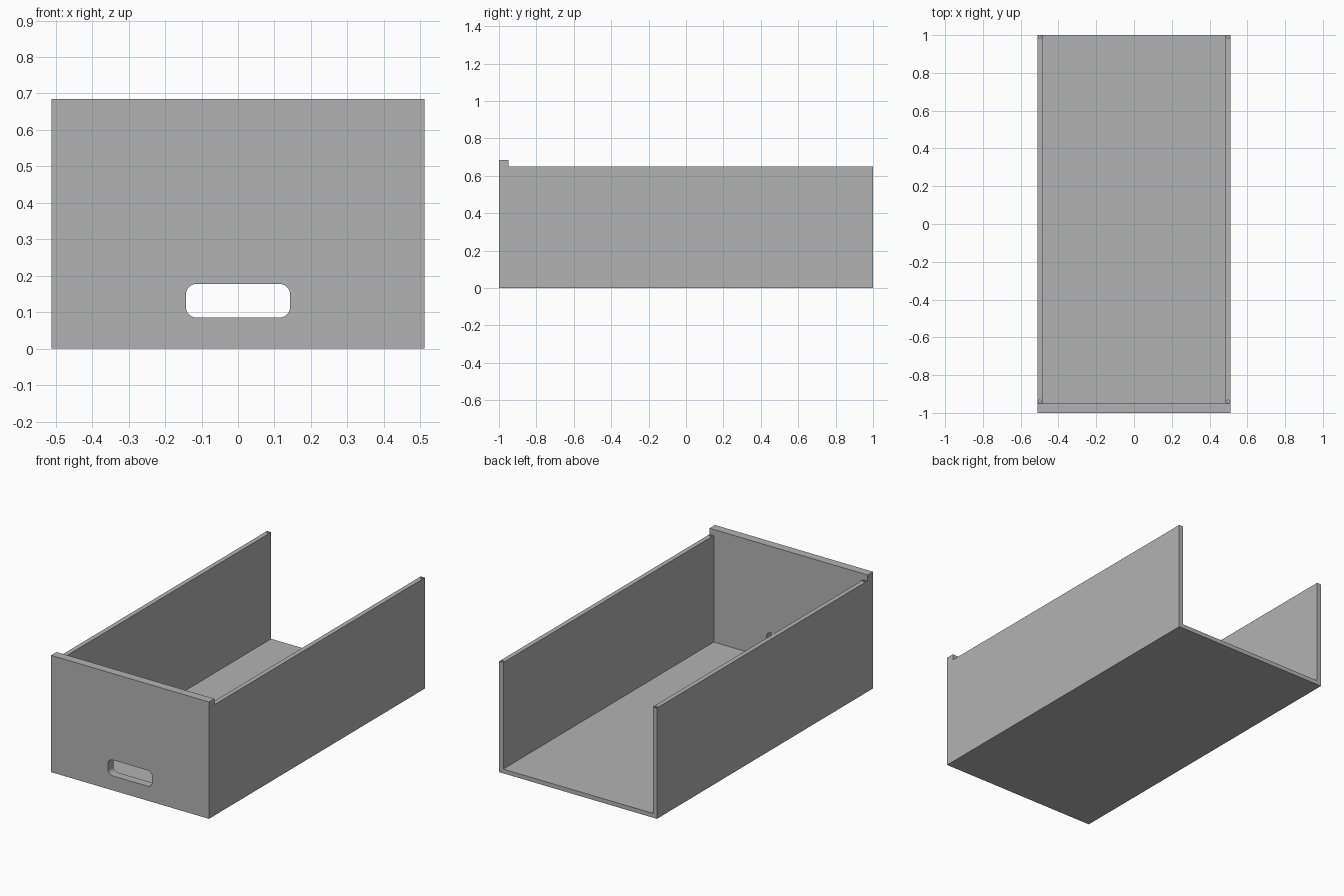
import bpy
import bmesh
from mathutils import Matrix, Vector

if "Cube" in bpy.data.objects:
    bpy.data.objects.remove(bpy.data.objects["Cube"], do_unlink=True)

HALF_W, FRONT_H, WALL_H = 0.512, 0.685, 0.65
WALL, FLOOR, FRONT_IN = 0.027, 0.025, -0.95

grey = bpy.data.materials.new("plain grey")
grey.use_nodes = True
color = (0.45, 0.45, 0.45, 1)
grey.diffuse_color = color
grey.node_tree.nodes["Principled BSDF"].inputs["Base Color"].default_value = color


def finish(name, bm):
    mesh = bpy.data.meshes.new(name)
    bmesh.ops.recalc_face_normals(bm, faces=bm.faces)
    bm.to_mesh(mesh)
    bm.free()
    mesh.materials.append(grey)
    obj = bpy.data.objects.new(name, mesh)
    bpy.context.collection.objects.link(obj)
    return obj


def box(name, low, high, bevel=0):
    low, high = Vector(low), Vector(high)
    bm = bmesh.new()
    bmesh.ops.create_cube(bm, size=1, matrix=Matrix.Translation((low + high) / 2)
                          @ Matrix.Diagonal((*(high - low), 1)))
    if bevel:  # round only the edges that run front to back
        edges = [e for e in bm.edges
                 if abs((e.verts[0].co - e.verts[1].co).normalized().y) > 0.9]
        bmesh.ops.bevel(bm, geom=edges, offset=bevel, segments=8,
                        profile=0.5, affect='EDGES')
    return finish(name, bm)


def pin_hole(name, x, y):
    bm = bmesh.new()
    bmesh.ops.create_cone(bm, cap_ends=True, segments=16, radius1=0.008, radius2=0.008,
                          depth=0.1, matrix=Matrix.Translation((x, y, WALL_H)))
    return finish(name, bm)


# Solid block, hollowed into a tray with an open back and a taller front
tray = box("drawer_tray", (-HALF_W, -1, 0), (HALF_W, 1, FRONT_H))
cutters = [
    box("inside_cutter", (WALL - HALF_W, FRONT_IN, FLOOR), (HALF_W - WALL, 1.2, 1)),
    box("wall_top_cutter", (-0.7, FRONT_IN, WALL_H), (0.7, 1.2, 1)),
    box("handle_slot_cutter", (-0.143, -1.1, 0.085), (0.143, -0.9, 0.178), bevel=0.03),
]

# Small pin holes in the ends of both side walls
for side, x in (("right", -1), ("left", 1)):
    for end, y in (("front", -0.94), ("back", 0.99)):
        cutters.append(pin_hole(f"{side}_{end}_pin_cutter", x * (HALF_W - WALL / 2), y))

for cutter in cutters:
    cut = tray.modifiers.new(cutter.name, 'BOOLEAN')
    cut.operation, cut.solver, cut.object = 'DIFFERENCE', 'EXACT', cutter

# Keep the cut result and drop the cutters
depsgraph = bpy.context.evaluated_depsgraph_get()
result = bpy.data.meshes.new_from_object(tray.evaluated_get(depsgraph))
tray.modifiers.clear()
tray.data = result
for cutter in cutters:
    bpy.data.objects.remove(cutter, do_unlink=True)

bpy.context.view_layer.objects.active = tray
tray.select_set(True)
bpy.ops.object.shade_smooth_by_angle()
